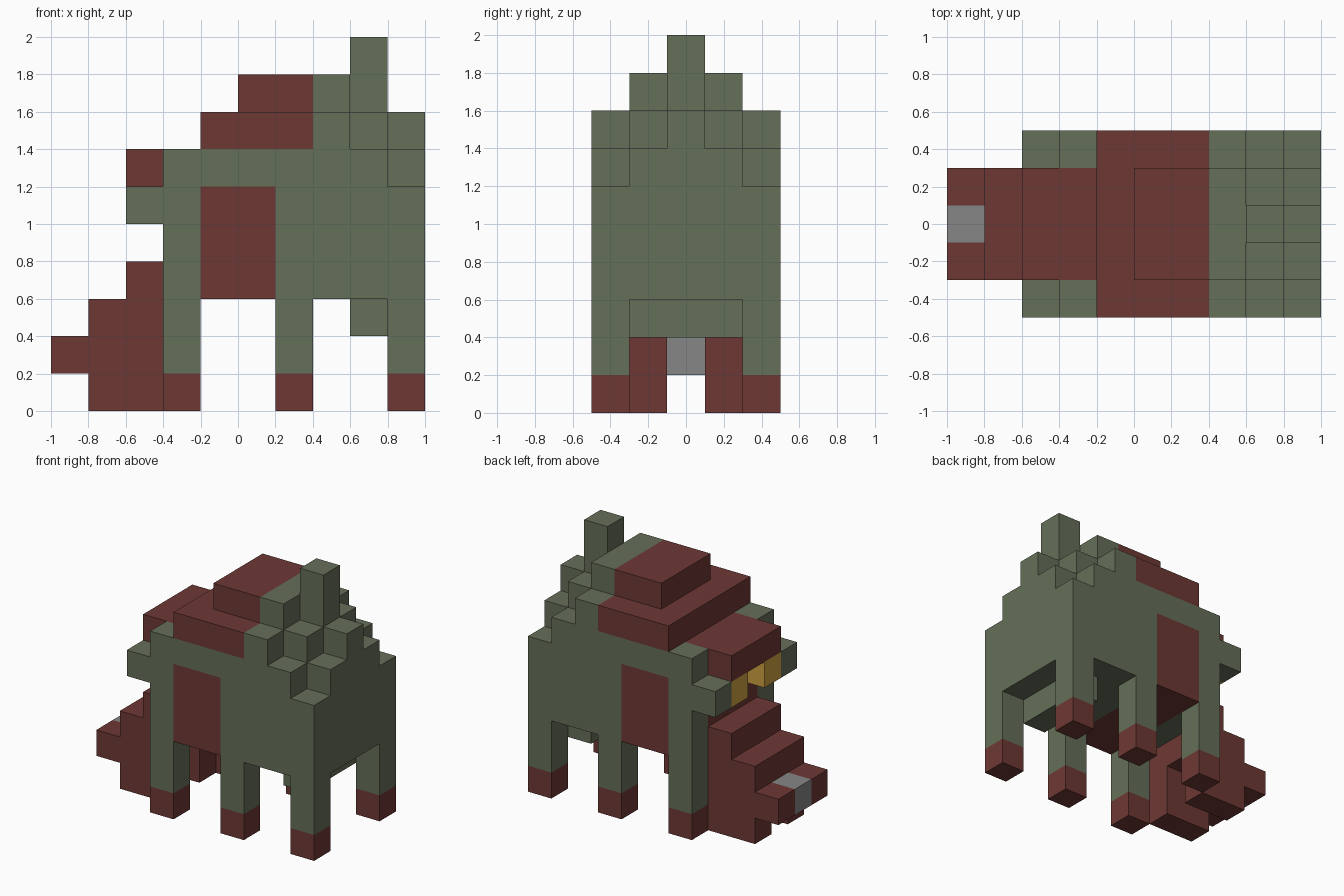
import bpy
import bmesh
from mathutils import Vector

cube = bpy.data.objects.get("Cube")
if cube:
    bpy.data.objects.remove(cube, do_unlink=True)

U = 0.2  # edge length of one block


def srgb(*rgb):
    return [((c / 255 + 0.055) / 1.055) ** 2.4 for c in rgb] + [1.0]


def material(name, *rgb):
    mat = bpy.data.materials.new(name)
    mat.diffuse_color = srgb(*rgb)
    mat.use_nodes = True
    bsdf = mat.node_tree.nodes["Principled BSDF"]
    bsdf.inputs["Base Color"].default_value = srgb(*rgb)
    bsdf.inputs["Roughness"].default_value = 0.9
    return mat


GREEN = material("moss_green", 101, 110, 88)
RED = material("brick_red", 109, 56, 52)
GREY = material("mid_grey", 134, 134, 134)
GOLD = material("eye_gold", 205, 160, 65)


def part(name, mat, *boxes, mirror=False):
    """Join boxes given as x, y and z ranges in blocks; mirror copies them to -y."""
    bm = bmesh.new()
    for xs, ys, zs in boxes:
        sides = [ys, (-ys[1], -ys[0])] if mirror else [ys]
        for side in sides:
            lo = Vector((xs[0], side[0], zs[0])) * U
            hi = Vector((xs[1], side[1], zs[1])) * U
            for v in bmesh.ops.create_cube(bm, size=1)["verts"]:
                v.co = (lo + hi) / 2 + v.co * (hi - lo)
    mesh = bpy.data.meshes.new(name)
    bm.to_mesh(mesh)
    bm.free()
    mesh.materials.append(mat)
    obj = bpy.data.objects.new(name, mesh)
    bpy.context.collection.objects.link(obj)


FULL, WIDE, MID = (-2.5, 2.5), (-1.5, 1.5), (-0.5, 0.5)
INNER, OUTER = (0.5, 1.5), (1.5, 2.5)

# Trunk with its red saddle band
part("trunk", GREEN, ((1, 3), FULL, (3, 7)))
part("saddle_band", RED, ((-1, 1), FULL, (3, 6)))
part("band_top", GREEN, ((-1, 1), FULL, (6, 7)))
part("belly", GREEN, ((3, 4), WIDE, (2, 3)))

# Stepped rump: column heights fall off backwards and sideways
part("rump_outer", GREEN, ((3, 4), OUTER, (3, 7)), ((4, 5), OUTER, (3, 6)), mirror=True)
part("rump_inner", GREEN, ((3, 4), INNER, (3, 8)), ((4, 5), INNER, (3, 7)), mirror=True)
part("rump_middle", GREEN, ((3, 4), MID, (3, 8)), ((4, 5), MID, (3, 8)))
part("tail", GREEN, ((3, 4), MID, (8, 10)))

# Stacked back
part("back_tiers_red", RED, ((-1, 2), FULL, (7, 8)), ((0, 2), WIDE, (8, 9)))
part("back_tiers_green", GREEN, ((2, 3), FULL, (7, 8)), ((2, 3), WIDE, (8, 9)))

# Legs and feet
for label, x in (("front", -2), ("middle", 1), ("rear", 4)):
    part(label + "_legs", GREEN, ((x, x + 1), OUTER, (1, 3)), mirror=True)
    part(label + "_feet", RED, ((x, x + 1), OUTER, (0, 1)), mirror=True)

# Head
part("cheeks", GREEN, ((-2, -1), OUTER, (3, 7)), mirror=True)
part("chin", GREEN, ((-2, -1), WIDE, (3, 4)))
part("face", RED, ((-2, -1), WIDE, (4, 6)))
part("brow", RED, ((-3, -1), WIDE, (6, 7)))
part("ears", GREEN, ((-3, -2), OUTER, (5, 6)), mirror=True)
part("eyes", GOLD, ((-3, -2), INNER, (5, 6)), mirror=True)

# Stepped beard with an open channel underneath
part("beard_sides", RED, ((-3, -2), INNER, (0, 4)), ((-4, -3), INNER, (0, 3)),
     ((-5, -4), INNER, (1, 2)), mirror=True)
part("beard_middle", RED, ((-3, -2), MID, (2, 4)), ((-4, -3), MID, (2, 3)))
part("beard_clasp", GREY, ((-5, -4), MID, (1, 2)))
